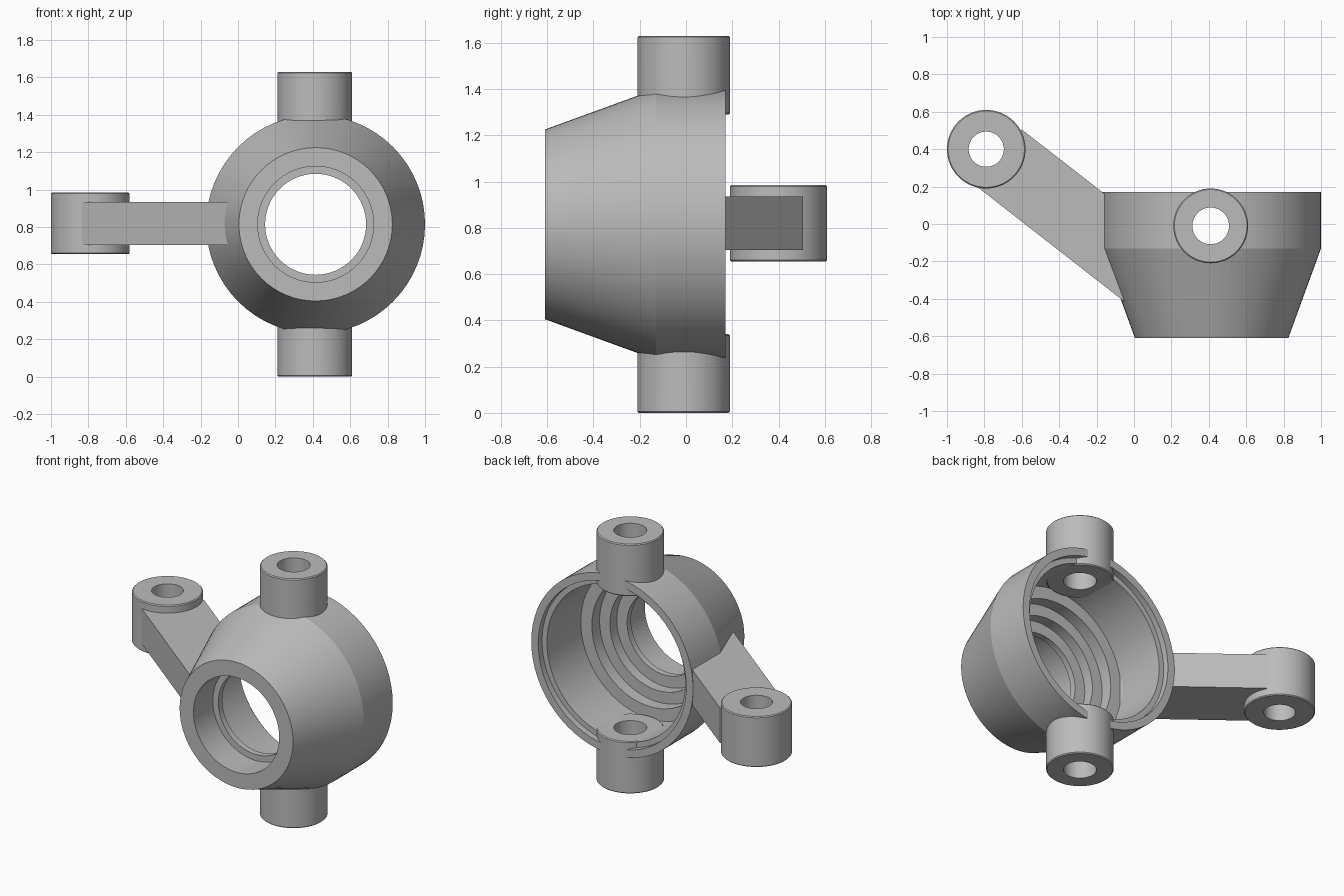
import bpy
import bmesh
import math
from mathutils import Matrix, Vector

cube = bpy.data.objects.get("Cube")
if cube:
    bpy.data.objects.remove(cube, do_unlink=True)

steel = bpy.data.materials.new("plain grey")
steel.use_nodes = True
GREY = (0.5, 0.5, 0.5, 1)
steel.diffuse_color = GREY
steel.node_tree.nodes["Principled BSDF"].inputs["Base Color"].default_value = GREY

SEGMENTS = 64
CX, CZ = 0.415, 0.815          # axis of the hub bore
PIN_Y = -0.01                  # axis of the pivot bosses
EYE = (-0.79, 0.40)            # axis of the arm eye


def finish(name, bm):
    bmesh.ops.recalc_face_normals(bm, faces=bm.faces)
    mesh = bpy.data.meshes.new(name)
    bm.to_mesh(mesh)
    bm.free()
    mesh.materials.append(steel)
    obj = bpy.data.objects.new(name, mesh)
    bpy.context.collection.objects.link(obj)
    return obj


def hub_ring(name, profile):
    """Revolve a closed (radius, y) profile about the hub axis."""
    bm = bmesh.new()
    rings = []
    for i in range(SEGMENTS):
        a = 2 * math.pi * i / SEGMENTS
        rings.append([bm.verts.new((CX + r * math.cos(a), y, CZ + r * math.sin(a)))
                      for r, y in profile])
    n = len(profile)
    for i in range(SEGMENTS):
        here, there = rings[i], rings[(i + 1) % SEGMENTS]
        for j in range(n):
            k = (j + 1) % n
            bm.faces.new((here[j], here[k], there[k], there[j]))
    return finish(name, bm)


def upright(name, x, y, radius, z0, z1, chamfer=0.0):
    """Vertical cylinder with optionally broken end edges."""
    bm = bmesh.new()
    place = Matrix.Translation((x, y, (z0 + z1) / 2))
    bmesh.ops.create_cone(bm, cap_ends=True, segments=SEGMENTS, radius1=radius,
                          radius2=radius, depth=z1 - z0, matrix=place)
    if chamfer:
        rims = [e for e in bm.edges if abs(e.verts[0].co.z - e.verts[1].co.z) < 1e-5]
        bmesh.ops.bevel(bm, geom=rims, offset=chamfer, segments=1, affect='EDGES')
    return finish(name, bm)


def prism(name, outline, z0, z1):
    bm = bmesh.new()
    face = bm.faces.new([bm.verts.new((x, y, z0)) for x, y in outline])
    top = bmesh.ops.extrude_face_region(bm, geom=[face])["geom"]
    bmesh.ops.translate(bm, vec=Vector((0, 0, z1 - z0)),
                        verts=[v for v in top if isinstance(v, bmesh.types.BMVert)])
    return finish(name, bm)


def combine(target, tool, operation):
    mod = target.modifiers.new(operation.lower(), 'BOOLEAN')
    mod.operation = operation
    mod.solver = 'EXACT'
    mod.object = tool
    tool.hide_render = True
    bpy.context.view_layer.objects.active = target
    bpy.ops.object.modifier_apply(modifier=mod.name)
    bpy.data.objects.remove(tool, do_unlink=True)


# Conical hub housing with its stepped bore
housing = hub_ring("knuckle_housing", [
    (0.41, -0.61), (0.585, -0.13), (0.585, 0.17),                # outside
    (0.535, 0.17), (0.535, 0.13), (0.50, 0.13),                  # rear lip
    (0.50, -0.22), (0.42, -0.22), (0.42, -0.30), (0.345, -0.30),  # bearing seats
    (0.345, -0.37), (0.27, -0.37), (0.27, -0.41),                # inner flange
    (0.31, -0.41), (0.31, -0.61)])                               # front opening

# Upper and lower pivot bosses
for name, z0, z1 in (("upper_boss", 1.29, 1.63), ("lower_boss", 0, 0.34)):
    combine(housing, upright(name, CX - 0.005, PIN_Y, 0.20, z0, z1, 0.006), 'UNION')

# Steering arm and its end eye
arm = prism("steering_arm", [
    (-0.84, 0.20), (0.0, -0.455), (-0.10, -0.15), (-0.13, 0.14), (-0.60, 0.505)],
    0.705, 0.935)
combine(arm, upright("arm_eye", *EYE, 0.21, 0.655, 0.985, 0.006), 'UNION')
combine(housing, arm, 'UNION')

# Drilled holes
combine(housing, upright("pivot_hole_cutter", CX - 0.005, PIN_Y, 0.098, -0.1, 1.8),
        'DIFFERENCE')
combine(housing, upright("eye_hole_cutter", *EYE, 0.094, 0.5, 1.1), 'DIFFERENCE')

# Smooth curved walls, keep machined edges crisp
bpy.ops.object.select_all(action='DESELECT')
housing.select_set(True)
bpy.context.view_layer.objects.active = housing
bpy.ops.object.shade_smooth_by_angle(angle=math.radians(15))
